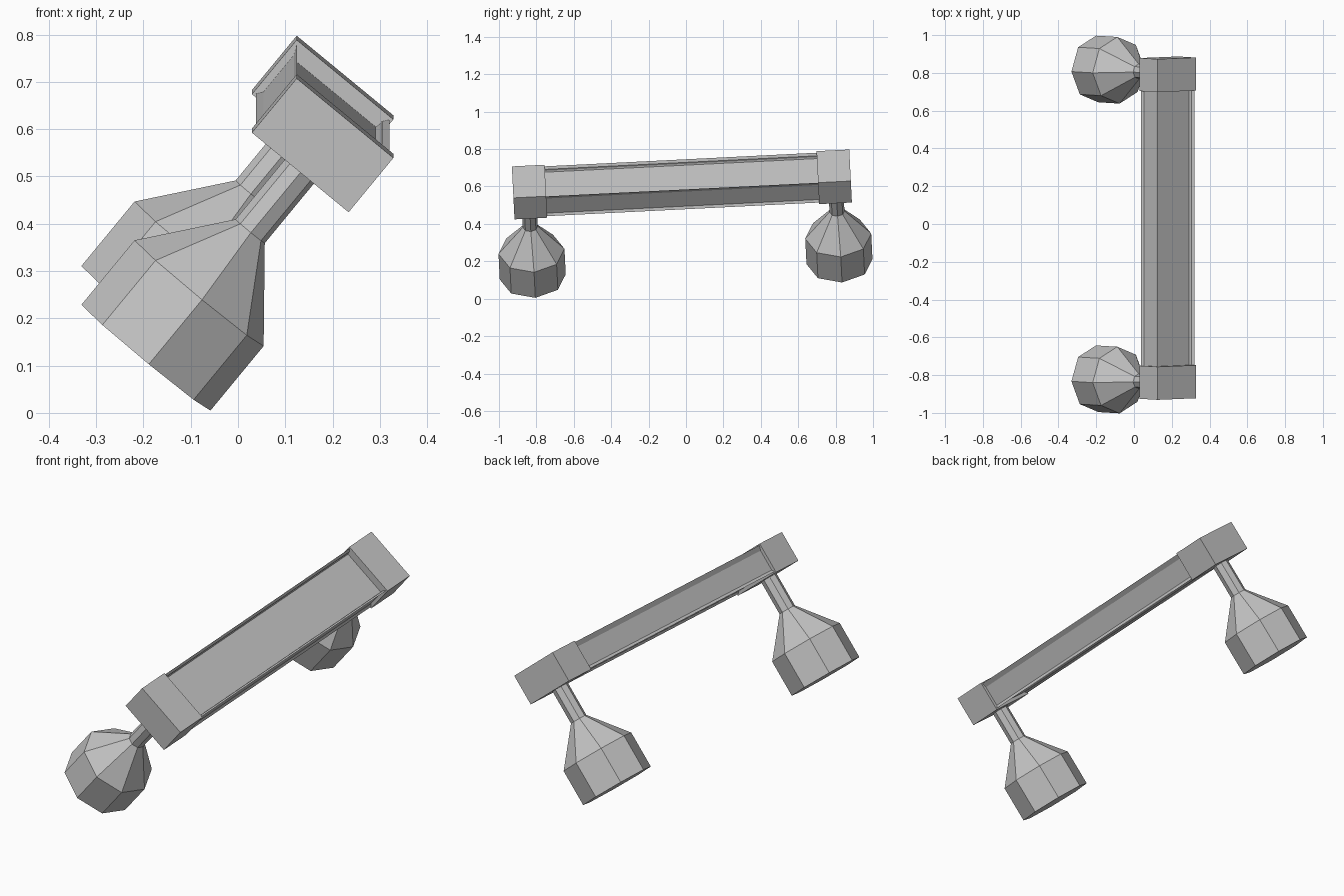
import bpy, bmesh
from math import radians
from mathutils import Matrix, Vector

cube = bpy.data.objects.get("Cube")
if cube:
    bpy.data.objects.remove(cube)

# Single grey material
grey = bpy.data.materials.new("light grey")
grey.use_nodes = True
colour = (0.55, 0.55, 0.55, 1)
grey.diffuse_color = colour
grey.node_tree.nodes["Principled BSDF"].inputs["Base Color"].default_value = colour

# Tilted frame: local x across the bar, y along it, z away from the lamps
along = Vector((0, 1, 0.05)).normalized()
across = Vector((0.77, 0, -0.635))
across = (across - along * across.dot(along)).normalized()
up = across.cross(along)
frame = Matrix((across, along, up)).transposed().to_4x4()
frame.translation = (0.179, -0.022, 0.611)

WIDTH, HEIGHT, HALF_LENGTH = 0.265, 0.149, 0.903
BLOCK = 0.175
STEP, RIM = 0.006, 0.013


def finish(name, bm):
    bmesh.ops.recalc_face_normals(bm, faces=bm.faces)
    bm.transform(frame)
    mesh = bpy.data.meshes.new(name)
    bm.to_mesh(mesh)
    bm.free()
    mesh.materials.append(grey)
    obj = bpy.data.objects.new(name, mesh)
    bpy.context.scene.collection.objects.link(obj)


def box(size, centre=(0, 0, 0)):
    bm = bmesh.new()
    place = Matrix.Translation(centre) @ Matrix.Diagonal((*size, 1))
    bmesh.ops.create_cube(bm, size=1, matrix=place)
    bm.normal_update()
    return bm


# Middle of the bar, with a recessed panel along each long side
bm = box((WIDTH - 2 * STEP, 2 * (HALF_LENGTH - BLOCK) + 0.06, HEIGHT - 2 * STEP))
for face in [f for f in bm.faces if abs(f.normal.y) < 0.5]:
    depth = 0.03 if face.normal.z > 0.5 else 0.01
    bmesh.ops.inset_region(bm, faces=[face], thickness=RIM, use_even_offset=True)
    bmesh.ops.translate(bm, verts=face.verts, vec=-depth * face.normal.copy())
finish("bar_middle", bm)


# Eight-sided lamp head: cylinder, taper and neck
def lamp(name, y):
    bm = bmesh.new()
    profile = [(0.177, -0.588), (0.177, -0.411), (0.04, -0.241), (0.04, -0.06)]
    rings = []
    for radius, z in profile:
        turn = Matrix.Translation((0, y, z)) @ Matrix.Rotation(radians(2.6), 4, "Z")
        rings.append(bmesh.ops.create_circle(
            bm, segments=8, radius=radius, matrix=turn)["verts"])
    for low, high in zip(rings, rings[1:]):
        for i in range(8):
            j = (i + 1) % 8
            bm.faces.new((low[i], low[j], high[j], high[i]))
    bm.faces.new(rings[0])
    bm.faces.new(rings[-1])
    finish(name, bm)


# End blocks and lamps at both ends
for end, side in (("front", -1), ("back", 1)):
    centre = (0, side * (HALF_LENGTH - BLOCK / 2), 0)
    finish(end + "_end_block", box((WIDTH, BLOCK, HEIGHT), centre))
    lamp(end + "_lamp", side * 0.821)
